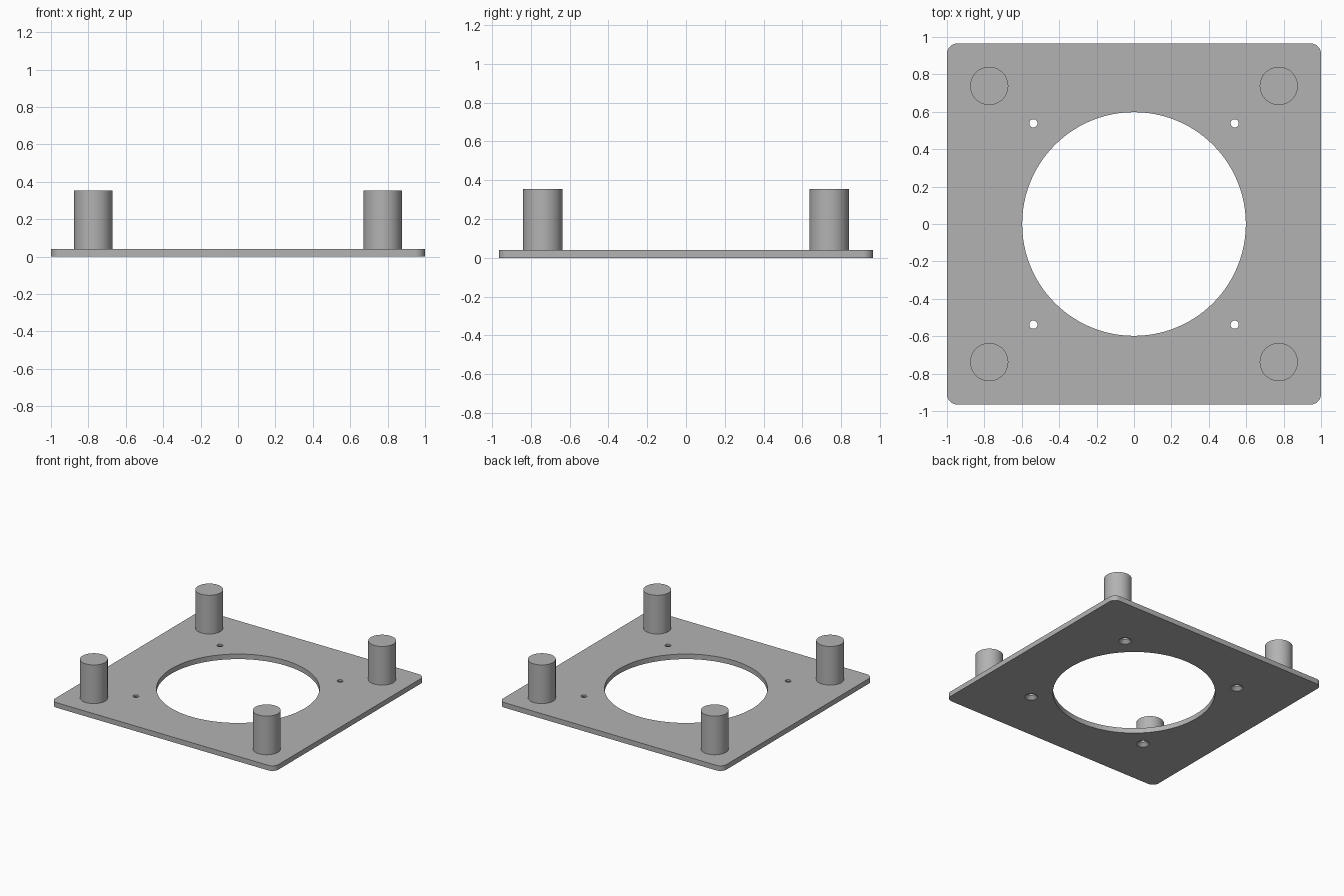
import bpy, bmesh, math

if "Cube" in bpy.data.objects:
    bpy.data.objects.remove(bpy.data.objects["Cube"])

T = 0.041            # plate thickness
POST_TOP = 0.354
CORNERS = [(sx, sy) for sx in (-1, 1) for sy in (-1, 1)]

grey = bpy.data.materials.new("grey")
grey.diffuse_color = (0.45, 0.45, 0.45, 1)
grey.use_nodes = True
grey.node_tree.nodes["Principled BSDF"].inputs["Base Color"].default_value = grey.diffuse_color


def loft(bm, rings):
    """Skin a stack of equal-length point rings and cap both ends."""
    loops = [[bm.verts.new(p) for p in ring] for ring in rings]
    for a, b in zip(loops, loops[1:]):
        for i in range(len(a)):
            j = (i + 1) % len(a)
            bm.faces.new((a[i], a[j], b[j], b[i]))
    bm.faces.new(loops[0][::-1])
    bm.faces.new(loops[-1])


def circle(x, y, r, z, n):
    return [(x + r * math.cos(2 * math.pi * i / n),
             y + r * math.sin(2 * math.pi * i / n), z) for i in range(n)]


def rounded_rect(hx, hy, r, z, seg=8):
    pts = []
    for q, (sx, sy) in enumerate([(1, 1), (-1, 1), (-1, -1), (1, -1)]):
        for i in range(seg + 1):
            a = math.pi / 2 * (q + i / seg)
            pts.append((sx * (hx - r) + r * math.cos(a),
                        sy * (hy - r) + r * math.sin(a), z))
    return pts


def make(name, bm):
    me = bpy.data.meshes.new(name)
    bm.to_mesh(me)
    bm.free()
    me.materials.append(grey)
    ob = bpy.data.objects.new(name, me)
    bpy.context.collection.objects.link(ob)
    return ob


def smooth(ob):
    bpy.ops.object.select_all(action='DESELECT')
    ob.select_set(True)
    bpy.context.view_layer.objects.active = ob
    bpy.ops.object.shade_smooth_by_angle(angle=math.radians(30))


# Base plate with rounded corners
bm = bmesh.new()
loft(bm, [rounded_rect(1, 0.965, 0.055, z) for z in (0, T)])
plate = make("base_plate", bm)

# Cutter: large centre opening and four screw holes countersunk from below
bm = bmesh.new()
loft(bm, [circle(0, 0, 0.598, z, 96) for z in (-0.1, T + 0.1)])
for sx, sy in CORNERS:
    loft(bm, [circle(sx * 0.538, sy * 0.538, r, z, 32) for r, z in
              ((0.047, -0.05), (0.047, 0.001), (0.022, 0.026), (0.022, T + 0.05))])
cutter = make("hole_cutter", bm)
cutter.hide_render = True

mod = plate.modifiers.new("holes", 'BOOLEAN')
mod.operation = 'DIFFERENCE'
mod.solver = 'EXACT'
mod.object = cutter
bpy.context.view_layer.objects.active = plate
bpy.ops.object.modifier_apply(modifier=mod.name)
bpy.data.objects.remove(cutter)
smooth(plate)

# Four solid corner posts
for sx, sy in CORNERS:
    bm = bmesh.new()
    loft(bm, [circle(sx * 0.774, sy * 0.738, 0.102, z, 48) for z in (T, POST_TOP)])
    side = ("back" if sy > 0 else "front") + ("_right" if sx > 0 else "_left")
    smooth(make(side + "_post", bm))
